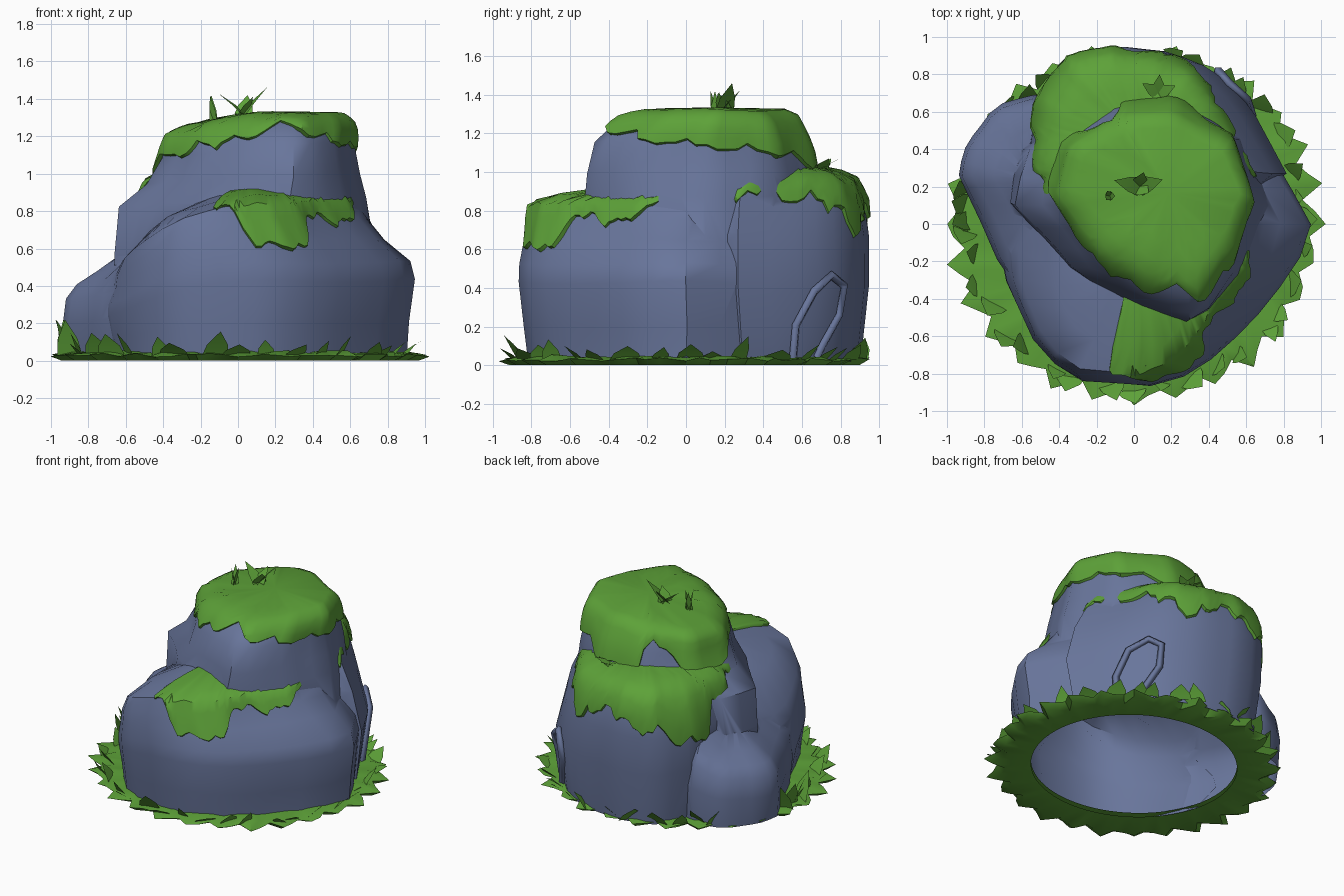
import bpy, bmesh, random
from math import sin, cos, atan2, hypot, radians, tau
from mathutils import Vector, noise

random.seed(4)
if "Cube" in bpy.data.objects:
    bpy.data.objects.remove(bpy.data.objects["Cube"], do_unlink=True)


def material(name, colour):
    m = bpy.data.materials.new(name)
    m.use_nodes = True
    m.diffuse_color = colour
    node = m.node_tree.nodes["Principled BSDF"]
    node.inputs["Base Color"].default_value = colour
    node.inputs["Roughness"].default_value = 0.9
    return m


STONE = material("blue_grey_stone", (0.14, 0.18, 0.33, 1))
MOSS = material("moss_green", (0.11, 0.36, 0.04, 1))


def shade(ob, angle):
    bpy.ops.object.select_all(action='DESELECT')
    ob.select_set(True)
    bpy.context.view_layer.objects.active = ob
    bpy.ops.object.shade_smooth_by_angle(angle=radians(angle))


def finish(name, bm, mat):
    bmesh.ops.remove_doubles(bm, verts=bm.verts, dist=0.0005)
    bmesh.ops.recalc_face_normals(bm, faces=bm.faces)
    mesh = bpy.data.meshes.new(name)
    bm.to_mesh(mesh)
    bm.free()
    mesh.materials.append(mat)
    ob = bpy.data.objects.new(name, mesh)
    bpy.context.collection.objects.link(ob)
    shade(ob, 40)
    return ob


def skin(name, rows, mat, closed=True, floor=False):
    """Join rows of points with quads."""
    bm = bmesh.new()
    grid = [[bm.verts.new(p) for p in row] for row in rows]
    n = len(rows[0])
    for low, high in zip(grid, grid[1:]):
        for i in range(n if closed else n - 1):
            j = (i + 1) % n
            bm.faces.new((low[i], low[j], high[j], high[i]))
    if floor:
        bm.faces.new(grid[0])
    return finish(name, bm, mat)


def interpolate(pairs, x):
    """Piecewise linear lookup in sorted (x, value) pairs."""
    for (a, u), (b, v) in zip(pairs, pairs[1:]):
        if x <= b:
            return u + (v - u) * max(0, (x - a) / (b - a))
    return pairs[-1][1]


class Boulder:
    """Outline scaled along levels of (z, scale x, scale y, shift x, shift y);
    the ridge gives a height factor along x."""

    def __init__(self, centre, outline, levels, ridge):
        self.centre, self.levels, self.ridge = centre, levels, ridge
        cx, cy = centre
        polar = sorted((atan2(y - cy, x - cx) % tau, hypot(x - cx, y - cy))
                       for x, y in outline)
        first, last = polar[0], polar[-1]
        self.polar = ([(last[0] - tau, last[1])] + polar
                      + [(first[0] + tau, first[1])])

    def radius(self, angle):
        """Distance from the centre to the straight outline edge."""
        for (a, r), (b, s) in zip(self.polar, self.polar[1:]):
            if angle <= b:
                return r * s * sin(b - a) / (r * sin(angle - a) + s * sin(b - angle))

    def point(self, a, z, grow=0):
        r = self.radius(a % tau)
        sx, sy, dx, dy = (interpolate([(l[0], l[k]) for l in self.levels], z)
                          for k in range(1, 5))
        x = self.centre[0] + dx + r * cos(a) * sx
        p = Vector((x, self.centre[1] + dy + r * sin(a) * sy,
                    z * interpolate(self.ridge, x)))
        p += noise.noise_vector(p * 2.3) * 0.025 * min(1, z * 4)
        out = Vector((cos(a) * min(1, sx * 2), sin(a) * min(1, sy * 2), 0.6))
        return p + out * grow

    def build(self, name, sides=30):
        rows = [[self.point(tau * i / sides, l[0]) for i in range(sides)]
                for l in self.levels]
        return skin(name, rows, STONE, floor=True)

    def moss(self, name, edge, jag=0.05, steps=64):
        """Shell from a ragged lower edge, given by (degrees, z), to the top."""
        start, end = edge[0][0], edge[-1][0]
        closed = end - start == 360
        top = self.levels[-1][0]
        columns = []
        for i in range(steps if closed else steps + 1):
            deg = start + (end - start) * i / steps
            low = interpolate(edge, deg) + jag * (abs(i % 6 - 3) / 3 - 0.5)
            low = min(top - 0.01, low + random.uniform(-jag, jag) * 0.3)
            a = radians(deg)
            col = [self.point(a, low, -0.01), self.point(a, low, 0.015)]
            for f in (0.25, 0.5, 0.7, 0.85, 0.94, 1):
                col.append(self.point(a, low + (top - low) * f, 0.022))
            columns.append(col)
        skin(name, list(zip(*columns)), MOSS, closed)


# Boulders
front = Boulder((0, 0), [(.96, -.02), (.86, -.25), (.5, -.66), (.32, -.79), (.1, -.87),
                         (-.36, -.83), (-.56, -.6), (-.72, -.2), (-.62, .2), (0, .45),
                         (.55, .55), (.8, .3)],
                [(.02, .95, .94, 0, 0), (.2, .97, .97, 0, 0), (.42, 1, 1, 0, 0),
                 (.52, .98, 1, -.01, 0), (.65, .88, .98, -.05, 0), (.76, .82, .96, -.08, 0),
                 (.86, .75, .93, -.09, 0), (.89, .6, .75, -.05, 0), (.92, .3, .4, 0, 0),
                 (.93, 0, 0, 0, 0)],
                [(-.74, .55), (-.62, .63), (-.35, .89), (-.1, .97), (.1, 1), (1, 1)])
side = Boulder((-.58, .25), [(-.94, .26), (-.9, .42), (-.75, .63), (-.5, .7), (-.2, .5),
                             (-.25, 0), (-.55, -.45), (-.72, -.2)],
               [(.02, .95, .96, 0, 0), (.3, .99, 1, 0, 0), (.5, .95, .95, 0, 0),
                (.6, .84, .84, .02, 0), (.67, .62, .62, .05, 0), (.71, .3, .3, .08, 0),
                (.72, 0, 0, .1, 0)],
               [(-.92, .68), (-.65, .76), (-.5, .95), (0, 1)])
tower = Boulder((.1, .1), [(.74, .1), (.62, -.25), (.36, -.55), (0, -.44), (-.35, -.25),
                           (-.68, .12), (-.58, .45), (-.2, .68), (.2, .7), (.6, .5)],
                [(.02, 1, 1, 0, 0), (.6, 1, 1, 0, 0), (.88, .93, .98, -.01, 0),
                 (1, .81, .95, .035, 0), (1.15, .74, .88, .05, 0), (1.22, .73, .79, .05, .02),
                 (1.28, .69, .7, .05, .04), (1.315, .57, .52, .07, .06),
                 (1.32, .25, .25, .07, .06), (1.325, 0, 0, .07, .06)],
                [(-.6, .94), (-.42, .94), (-.2, .96), (.1, 1), (1, 1)])
back = Boulder((.02, .45), [(.82, .28), (.61, .64), (.43, .82), (.2, .92), (-.1, .95),
                            (-.36, .88), (-.52, .65), (-.58, .3), (-.48, .02), (0, 0), (.6, .1)],
               [(.02, .92, .92, 0, 0), (.4, 1, 1, 0, 0), (.68, .94, .98, -.02, 0),
                (.85, .84, .95, -.04, 0), (.96, .76, .86, -.05, 0), (1.01, .6, .64, -.03, 0),
                (1.03, .3, .3, 0, 0), (1.035, 0, 0, 0, 0)], [(-1, 1), (1, 1)])

# Merge the boulders into one open-bottomed stack
stack = front.build("boulder_stack")
for boulder, part in ((side, "side_boulder"), (tower, "tower_boulder"), (back, "back_boulder")):
    other = boulder.build(part)
    mod = stack.modifiers.new("join", 'BOOLEAN')
    mod.operation, mod.solver, mod.object = 'UNION', 'EXACT', other
    bpy.context.view_layer.objects.active = stack
    bpy.ops.object.modifier_apply(modifier=mod.name)
    bpy.data.objects.remove(other, do_unlink=True)
bm = bmesh.new()
bm.from_mesh(stack.data)
floor = [f for f in bm.faces if f.normal.z < -.8 and f.calc_center_median().z < .05]
bmesh.ops.delete(bm, geom=floor, context='FACES')
bm.to_mesh(stack.data)
bm.free()
shade(stack, 52)

# Moss drooping over the ledges
tower.moss("top_moss", [(-180, 1.15), (-130, 1.19), (-95, 1.2), (-72, 1.25), (-55, 1.17),
                        (0, 1.13), (50, 1.1), (75, 1.04), (113, 1), (119, 1.19),
                        (140, 1.19), (146, 1.03), (165, 1.03), (180, 1.15)])
front.moss("front_moss", [(-98, .895), (-93, .872), (-86, .845), (-83, .8), (-80, .62),
                          (-59, .6), (-51, .72), (-47, .79), (-38, .78), (-32, .73),
                          (-20, .75), (-9, .84)], .03, 44)
back.moss("back_moss", [(-25, .93), (-10, .89), (10, .86), (28, .87), (45, .76), (62, .7),
                        (75, .81), (105, .8), (120, .72), (135, .72), (150, .61), (168, .6),
                        (180, .76), (195, .87), (218, .94)], .09)

# Ragged grass skirt around the base
N = 84
outer = [(random.uniform(.98, 1.04), .97, random.uniform(.91, .95))[i % 3] for i in range(N)]


def ring(radius, z, wobble=0):
    return [Vector((r * cos(tau * i / N), r * sin(tau * i / N) * .95,
                    z + random.uniform(0, wobble))) for i, r in enumerate(radius)]


inner = [.7] * N
skin("grass_skirt", [ring(inner, .01), ring([r - .06 for r in outer], 0), ring(outer, .02, .02),
                     ring([r - .09 for r in outer], .035, .02), ring(inner, .04)], MOSS)


def blade(bm, base, turn, reach, height, width):
    """Folded leaf that leans along the turn direction."""
    d = Vector((cos(turn), sin(turn), 0))
    s = Vector((-d.y, d.x, 0)) * width / 2
    up = Vector((0, 0, height))
    base = Vector(base)
    left, right = bm.verts.new(base - s), bm.verts.new(base + s)
    mid_l = bm.verts.new(base - s * .8 + d * reach * .4 + up * .45)
    mid_r = bm.verts.new(base + s * .8 + d * reach * .4 + up * .45)
    tip = bm.verts.new(base + d * reach + up)
    bm.faces.new((left, right, mid_r, mid_l))
    bm.faces.new((mid_l, mid_r, tip))


# Grass blades standing on the skirt
bm = bmesh.new()
for i in range(36):
    a = tau * (i + random.uniform(-.3, .3)) / 36
    r = random.uniform(.85, .91)
    blade(bm, (r * cos(a), r * sin(a), .03), a + random.uniform(-.8, .8),
          random.uniform(.05, .1), random.uniform(.04, .13), random.uniform(.09, .17))
for turn in (2, 2.8, 3.6, 4.4):
    blade(bm, (-.9, .08 + (3 - turn) * .08, .03), turn, .08, .19, .14)
finish("grass_blades", bm, MOSS)

# Sprouts on the top and on the back ledge
bm = bmesh.new()
for turn, reach, height in ((.3, .13, .14), (2.9, .14, .11), (1.3, .08, .1), (-.6, .06, .09)):
    blade(bm, (.03, .2, 1.32), turn, reach, height, .1)
for turn in (0, 2, 4):
    blade(bm, (-.13, .15, 1.28), turn, .03, .14, .05)
for turn in (.4, 1.5, 2.6):
    blade(bm, (.13, .7, 1.02), turn, .1, .05, .08)
finish("sprouts", bm, MOSS)

# Thin stone arch wrapped over the back flank
curve = bpy.data.curves.new("stone_arch", 'CURVE')
curve.dimensions = '3D'
curve.bevel_depth = .025
curve.bevel_resolution = 0
spline = curve.splines.new('POLY')
path = [(10, .03), (12, .2), (20, .38), (31, .46), (40, .4), (38, .25), (28, .1), (24, .03)]
spline.points.add(len(path) - 1)
for p, (deg, z) in zip(spline.points, path):
    p.co = (*back.point(radians(deg), z, .01), 1)
curve.materials.append(STONE)
bpy.context.collection.objects.link(bpy.data.objects.new("stone_arch", curve))
